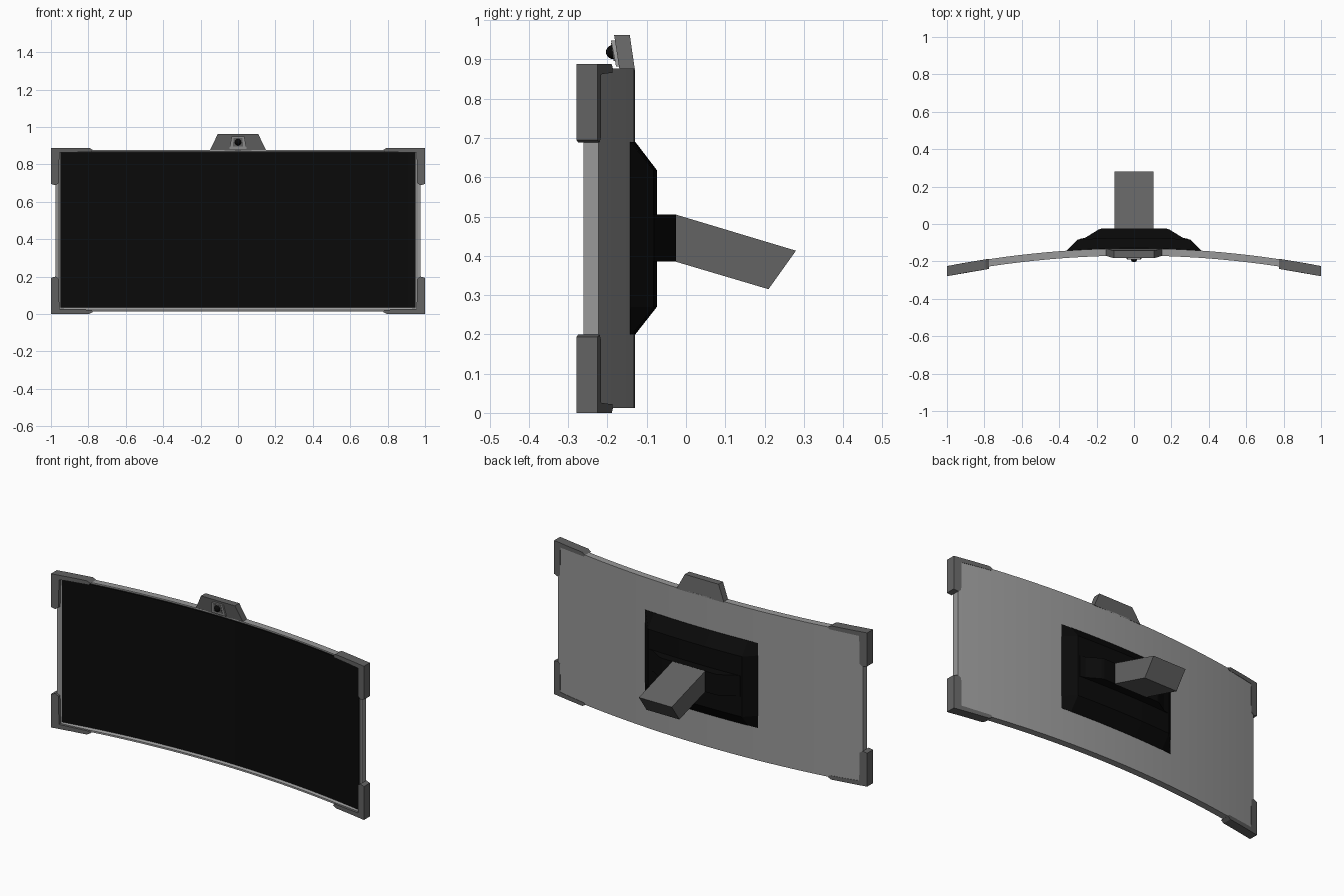
import bpy, bmesh, math
from mathutils import Vector

if "Cube" in bpy.data.objects:
    bpy.data.objects.remove(bpy.data.objects["Cube"])

R = 5.2          # radius of the panel curve


def back_y(x):
    """Depth of the curved back surface at a given x."""
    return -0.13 - (R - math.sqrt(R * R - x * x))


def mat(name, v):
    m = bpy.data.materials.new(name)
    m.diffuse_color = (v, v, v, 1)
    m.use_nodes = True
    m.node_tree.nodes["Principled BSDF"].inputs["Base Color"].default_value = m.diffuse_color
    return m


light_grey = mat("light_grey", 0.32)
dark_grey = mat("dark_grey", 0.125)
black = mat("black", 0.003)


def finish(name, bm, material, smooth=False):
    bmesh.ops.remove_doubles(bm, verts=bm.verts, dist=1e-5)
    bmesh.ops.recalc_face_normals(bm, faces=bm.faces)
    me = bpy.data.meshes.new(name)
    bm.to_mesh(me)
    bm.free()
    me.materials.append(material)
    ob = bpy.data.objects.new(name, me)
    bpy.context.collection.objects.link(ob)
    if smooth:
        bpy.ops.object.select_all(action='DESELECT')
        bpy.context.view_layer.objects.active = ob
        ob.select_set(True)
        bpy.ops.object.shade_smooth_by_angle(angle=math.radians(20))
    return ob


def span(a, b, n):
    return [a + (b - a) * i / n for i in range(n + 1)]


def slab(name, xs, zs, front, back, material):
    """Closed curved slab; front(i, j) and back give depth ahead of the curve."""
    bm = bmesh.new()
    nx, nz = len(xs), len(zs)
    f = [[bm.verts.new((x, back_y(x) - front(i, j), z)) for j, z in enumerate(zs)]
         for i, x in enumerate(xs)]
    b = [[bm.verts.new((x, back_y(x) - back, z)) for z in zs] for x in xs]
    for g in (f, b):
        for i in range(nx - 1):
            for j in range(nz - 1):
                bm.faces.new((g[i][j], g[i + 1][j], g[i + 1][j + 1], g[i][j + 1]))
    for i in range(nx - 1):
        for j in (0, nz - 1):
            bm.faces.new((f[i][j], f[i + 1][j], b[i + 1][j], b[i][j]))
    for j in range(nz - 1):
        for i in (0, nx - 1):
            bm.faces.new((f[i][j], f[i][j + 1], b[i][j + 1], b[i][j]))
    return finish(name, bm, material, True)


def loft(name, ring_a, ring_b, material):
    """Solid between two matching outlines."""
    bm = bmesh.new()
    a = [bm.verts.new(p) for p in ring_a]
    b = [bm.verts.new(p) for p in ring_b]
    n = len(a)
    bm.faces.new(a)
    bm.faces.new(b)
    for i in range(n):
        k = (i + 1) % n
        bm.faces.new((a[i], a[k], b[k], b[i]))
    return finish(name, bm, material)


# Curved panel housing with a raised rim around the screen recess
xs = [-0.975, -0.962] + span(-0.95, 0.95, 28) + [0.962, 0.975]
zs = [0.012, 0.022, 0.034, 0.862, 0.869, 0.877]
slab("panel_frame", xs, zs,
     lambda i, j: 0.03 if 2 <= i <= len(xs) - 3 and 2 <= j <= 3 else 0.039,
     0.0, light_grey)

# Curved screen
slab("screen", span(-0.95, 0.95, 28), [0.034, 0.862], lambda i, j: 0.034, 0.028, black)

# Four L-shaped corner guards, mirrored from one outline
outline = [(1.0, 0.888), (0.89, 0.888), (0.795, 0.888), (0.776, 0.877),
           (0.785, 0.866), (0.89, 0.864), (0.955, 0.862),
           (0.958, 0.70), (0.975, 0.688), (1.0, 0.695)]
for sx, side in ((1, "right"), (-1, "left")):
    for up, end in ((True, "top"), (False, "bottom")):
        pts = [(sx * x, z if up else 0.888 - z) for x, z in outline]
        loft("corner_guard_%s_%s" % (end, side),
             [(x, back_y(x) - 0.052, z) for x, z in pts],
             [(x, back_y(x) + 0.002, z) for x, z in pts], dark_grey)

# Rear mount plate, bevelled and following the panel curve
mx = [-0.36] + span(-0.30, 0.30, 10) + [0.36]
slab("mount_plate", mx, [0.20, 0.27, 0.618, 0.69],
     lambda i, j: -0.056 if 0 < i < len(mx) - 1 and 0 < j < 3 else -0.001,
     0.01, black)

# Flared neck between plate and arm
neck = [(-0.30, -0.095), (-0.29, -0.08), (-0.26, -0.073), (-0.19, -0.03), (-0.175, -0.025),
        (0.175, -0.025), (0.19, -0.03), (0.26, -0.073), (0.29, -0.08), (0.30, -0.095)]
loft("mount_neck", [(x, y, 0.385) for x, y in neck],
     [(x, y, 0.505) for x, y in neck], black)

# Sloping support arm
arm = [(-0.026, 0.505), (0.28, 0.413), (0.21, 0.315), (-0.026, 0.385)]
loft("support_arm", [(-0.105, y, z) for y, z in arm],
     [(0.105, y, z) for y, z in arm], dark_grey)

# Camera housing leaning forward on the top edge
loft("camera_housing",
     [(-0.152, -0.169, 0.872), (0.152, -0.169, 0.872),
      (0.152, -0.13, 0.872), (-0.152, -0.13, 0.872)],
     [(-0.108, -0.183, 0.962), (0.108, -0.183, 0.962),
      (0.108, -0.143, 0.962), (-0.108, -0.143, 0.962)], dark_grey)

# Camera face plate
loft("camera_face",
     [(-0.046, -0.178, 0.882), (0.046, -0.178, 0.882),
      (0.046, -0.16, 0.882), (-0.046, -0.16, 0.882)],
     [(-0.034, -0.191, 0.948), (0.034, -0.191, 0.948),
      (0.034, -0.17, 0.948), (-0.034, -0.17, 0.948)], light_grey)

# Dark surround and lens
loft("camera_surround",
     [(-0.027, -0.184, 0.896), (0.027, -0.184, 0.896),
      (0.027, -0.175, 0.896), (-0.027, -0.175, 0.896)],
     [(-0.024, -0.191, 0.942), (0.024, -0.191, 0.942),
      (0.024, -0.175, 0.942), (-0.024, -0.175, 0.942)], dark_grey)
bm = bmesh.new()
bmesh.ops.create_uvsphere(bm, u_segments=16, v_segments=10, radius=0.018)
bmesh.ops.translate(bm, verts=bm.verts, vec=Vector((0, -0.186, 0.919)))
finish("camera_lens", bm, black, True)
